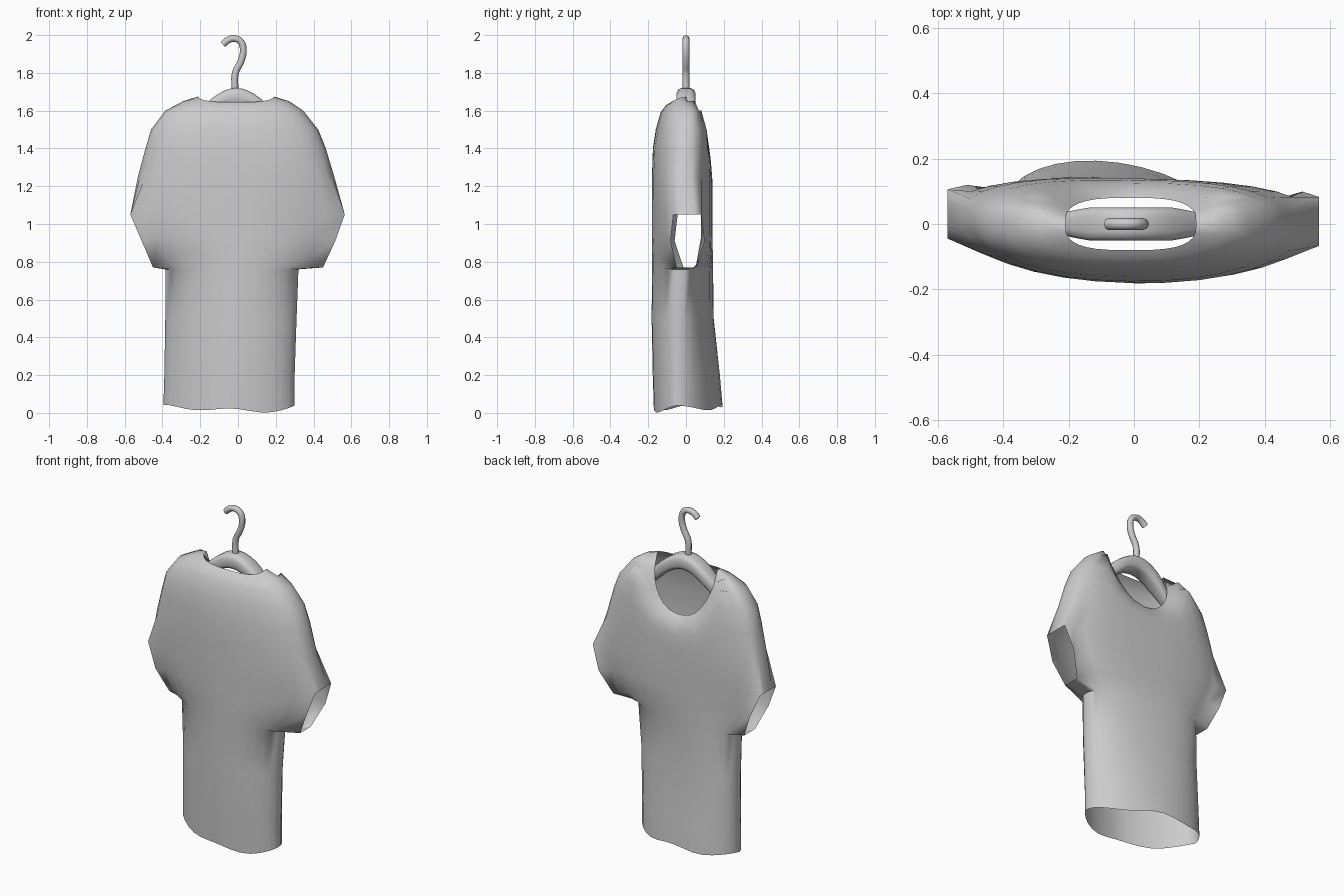
import bpy, bmesh, math

if "Cube" in bpy.data.objects:
    bpy.data.objects.remove(bpy.data.objects["Cube"])

N = 32  # points around each cloth ring


def finish(bm, name, angle=60):
    bmesh.ops.recalc_face_normals(bm, faces=bm.faces)
    me = bpy.data.meshes.new(name)
    bm.to_mesh(me)
    bm.free()
    ob = bpy.data.objects.new(name, me)
    bpy.context.collection.objects.link(ob)
    bpy.ops.object.select_all(action='DESELECT')
    ob.select_set(True)
    bpy.context.view_layer.objects.active = ob
    bpy.ops.object.shade_smooth_by_angle(angle=math.radians(angle))
    return ob


def spow(v, p):
    return math.copysign(abs(v) ** p, v)


# Shirt rings: z middle, z sides, left x, right x, front y, back y,
# squareness front and back, twist (y shift per x), front dip, back dip
RINGS = [
    (0.02, 0.04, -0.395, 0.30, -0.17, 0.185, 1.65, 2.0, .14, 0, 0),
    (0.20, 0.20, -0.39, 0.30, -0.175, 0.17, 1.7, 2.1, .14, 0, 0),
    (0.50, 0.50, -0.385, 0.31, -0.18, 0.135, 1.75, 2.3, .13, 0, 0),
    (0.76, 0.76, -0.385, 0.32, -0.178, 0.135, 1.8, 2.5, .10, 0, 0),
    (0.85, 0.77, -0.45, 0.45, -0.18, 0.14, 1.9, 2.6, .04, 0, 0),
    (0.95, 0.91, -0.51, 0.515, -0.18, 0.14, 1.9, 2.6, .02, 0, 0),
    (1.06, 1.05, -0.57, 0.565, -0.18, 0.14, 1.9, 2.7, .02, 0, 0),
    (1.25, 1.25, -0.53, 0.51, -0.18, 0.14, 2.1, 2.7, .02, 0, 0.04),
    (1.40, 1.40, -0.49, 0.465, -0.175, 0.135, 2.2, 2.7, .01, 0, 0.12),
    (1.50, 1.50, -0.46, 0.425, -0.16, 0.125, 2.3, 2.7, 0, 0, 0.18),
    (1.60, 1.60, -0.385, 0.345, -0.135, 0.105, 2.5, 2.7, 0, 0.01, 0.25),
    (1.65, 1.65, -0.29, 0.27, -0.105, 0.09, 2.8, 2.9, 0, 0.02, 0.28),
    (1.675, 1.675, -0.21, 0.19, -0.08, 0.08, 3.0, 3.0, 0, 0.03, 0.295),
]
CUFF = {4: 0.05, 5: 0.09, 6: 0.075}  # half widths of the sleeve openings
CUT = math.radians(22.5)

# Shirt: one cloth skin, open at hem, cuffs and neck
bm = bmesh.new()
rows = []
for k, (zc, ze, xl, xr, yf, yb, pf, pb, tw, fd, bd) in enumerate(RINGS):
    row = []
    for i in range(N):
        a = 2 * math.pi * i / N
        c, s = math.cos(a), math.sin(a)
        p = pb if s > 0 else pf
        u, v = spow(c, 2 / p), spow(s, 2 / p)
        y = v * (yb if s > 0 else -yf)
        if k in CUFF and abs(s) <= math.sin(CUT) + 1e-4:  # flat cuff plane
            u = math.copysign(1, c)
            y = 0.02 + CUFF[k] * s / math.sin(CUT)
        x = (xl + xr) / 2 + u * (xr - xl) / 2
        z = zc + (ze - zc) * abs(u) ** 4
        if s > 0:  # scooped back neck, only near the middle
            z -= bd * abs(s) ** 0.6 * math.sqrt(max(0, 1 - ((x + 0.01) / 0.26) ** 2))
        else:
            z -= fd * abs(s)
        y -= tw * (x + 0.03)
        if k == 0:  # wavy hem
            z += (0.012 * math.cos(15 * (x + 0.03)) - 0.015 * x / 0.35 + 0.06 * y) * abs(s)
            z = max(z, 0.0)
        row.append(bm.verts.new((x, y, z)))
    rows.append(row)
for k in range(len(rows) - 1):
    for i in range(N):
        j = (i + 1) % N
        mid = abs(math.cos(2 * math.pi * (i + 0.5) / N))
        if k in (4, 5) and mid > math.cos(CUT):
            continue
        bm.faces.new((rows[k][i], rows[k][j], rows[k + 1][j], rows[k + 1][i]))
bmesh.ops.delete(bm, geom=[v for v in bm.verts if not v.link_faces], context='VERTS')
finish(bm, "shirt", 70)

# Hanger bar: arched rounded section running into both shoulders
bm = bmesh.new()
prev = None
for i in range(25):
    t = -1 + i / 12
    x = -0.01 + 0.38 * t
    mid = 1.675 - 0.13 * (1 - math.cos(math.pi * abs(t) * 0.9))
    w = 0.051 - 0.02 * min(1, max(0, (abs(t) - 0.35) / 0.25))
    sec = []
    for j in range(12):
        a = 2 * math.pi * (j + 0.5) / 12
        sec.append(bm.verts.new((x, w * spow(math.cos(a), 0.6), mid + 0.046 * spow(math.sin(a), 0.6))))
    if prev:
        for j in range(12):
            bm.faces.new((prev[j], prev[(j + 1) % 12], sec[(j + 1) % 12], sec[j]))
    else:
        bm.faces.new(sec)
    prev = sec
bm.faces.new(prev)
finish(bm, "hanger_bar", 60)

# Hook: bent wire
cu = bpy.data.curves.new("hook", 'CURVE')
cu.dimensions = '3D'
cu.bevel_depth = 0.018
cu.bevel_resolution = 2
cu.use_fill_caps = True
cu.resolution_u = 4
pts = [(-0.015, 1.70), (-0.014, 1.80), (0.015, 1.86), (0.028, 1.92),
       (0.015, 1.965), (-0.02, 1.982), (-0.055, 1.972), (-0.08, 1.95)]
sp = cu.splines.new('BEZIER')
sp.bezier_points.add(len(pts) - 1)
for b, (x, z) in zip(sp.bezier_points, pts):
    b.co = (x, 0, z)
    b.handle_left_type = b.handle_right_type = 'AUTO'
hook = bpy.data.objects.new("hook", cu)
bpy.context.collection.objects.link(hook)
